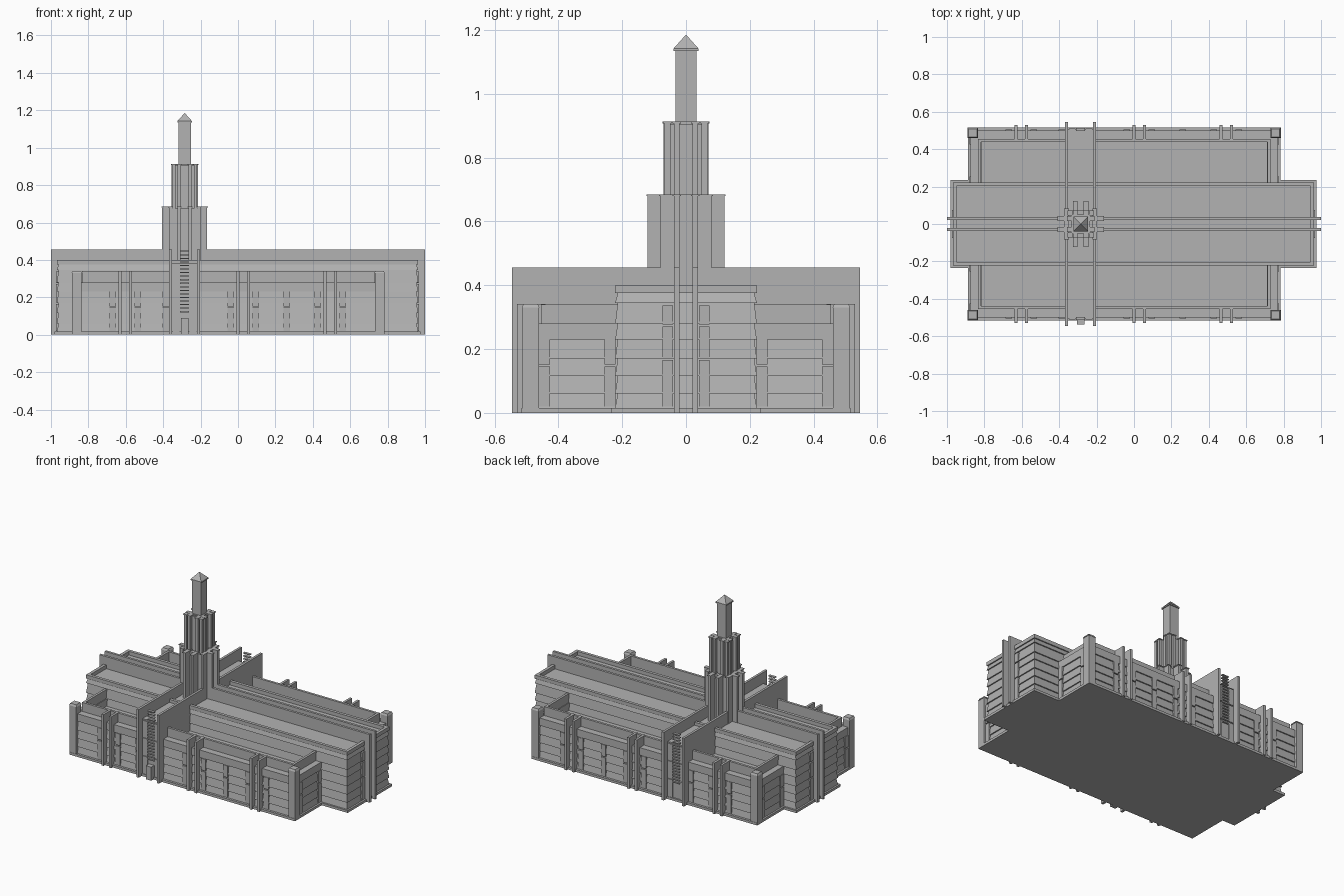
import bpy, bmesh
from mathutils import Vector

if "Cube" in bpy.data.objects:
    bpy.data.objects.remove(bpy.data.objects["Cube"], do_unlink=True)

stone = bpy.data.materials.new("grey_stone")
stone.use_nodes = True
GREY = (0.45, 0.45, 0.45, 1)
stone.diffuse_color = GREY
stone.node_tree.nodes["Principled BSDF"].inputs["Base Color"].default_value = GREY

CX = -0.285                       # tower axis
WX0, WX1, WY = -0.875, 0.77, 0.50  # lower wing walls
NX0, NX1, NY = -0.968, 0.963, 0.222  # long hall walls


class Part:
    """Collects boxes and pyramids into one flat-shaded object."""

    def __init__(self, name):
        self.name, self.bm = name, bmesh.new()

    def box(self, x0, x1, y0, y1, z0, z1, inset=0.0):
        # inset pulls the top edges in, to make lapped courses
        made = bmesh.ops.create_cube(self.bm, size=1)["verts"]
        for v in made:
            top = v.co.z > 0
            i = inset if top else 0
            v.co = Vector((x1 - i if v.co.x > 0 else x0 + i,
                           y1 - i if v.co.y > 0 else y0 + i,
                           z1 if top else z0))
        return self

    def ring(self, x0, x1, y, z0, z1, t):
        # four walls round a rectangle
        for s in (-1, 1):
            a, b = sorted((s * y, s * (y - t)))
            self.box(x0, x1, a, b, z0, z1)
        self.box(x0, x0 + t, t - y, y - t, z0, z1)
        self.box(x1 - t, x1, t - y, y - t, z0, z1)

    def laps(self, x0, x1, y, levels):
        for z0, z1 in zip(levels, levels[1:]):
            self.box(x0, x1, -y, y, z0, z1, 0.008)

    def done(self):
        mesh = bpy.data.meshes.new(self.name)
        self.bm.to_mesh(mesh)
        self.bm.free()
        mesh.materials.append(stone)
        ob = bpy.data.objects.new(self.name, mesh)
        bpy.context.collection.objects.link(ob)


SIDES = (-1, 1)

# Ground slab
p = Part("base_slab")
p.box(WX0 - 0.012, WX1 + 0.012, -0.515, 0.515, 0, 0.016)
p.box(NX0 - 0.012, NX1 + 0.012, -NY - 0.012, NY + 0.012, 0, 0.016)
p.done()

# Lower wings: lapped walls, low ledge and set-back parapet
p = Part("lower_wings")
p.laps(WX0, WX1, WY, [0.016, 0.06, 0.115, 0.17, 0.23])
p.ring(WX0, WX1, WY, 0.23, 0.28, 0.06)
p.ring(WX0 + 0.04, WX1 - 0.04, 0.455, 0.23, 0.34, 0.016)
p.done()

# Long hall with lapped walls and rim
p = Part("long_hall")
p.laps(NX0, NX1, NY, [0.016, 0.06, 0.115, 0.17, 0.23, 0.28, 0.345, 0.375])
p.ring(NX0, NX1, NY, 0.375, 0.4, 0.02)
p.done()

# Cross hall between the tall fins
p = Part("cross_hall")
p.box(CX - 0.07, CX + 0.07, -0.505, 0.505, 0, 0.38)
p.done()

# Corner piers with small caps
p = Part("corner_piers")
for x in (WX0 + 0.013, WX1 - 0.013):
    for s in SIDES:
        y = s * 0.487
        p.box(x - 0.025, x + 0.025, y - 0.026, y + 0.026, 0, 0.33)
        p.box(x - 0.028, x + 0.028, y - 0.028, y + 0.028, 0.33, 0.342, 0.006)
p.done()

# Tall fins along both axes
p = Part("tall_fins")
for s in SIDES:
    p.box(-1, 1, s * 0.029 - 0.008, s * 0.029 + 0.008, 0, 0.455)
    x = CX + s * 0.075
    p.box(x - 0.008, x + 0.008, -0.546, 0.546, 0, 0.455)
p.done()

# Paired wall fins on the front and back
PAIRS = (-0.603, 0.028, 0.493)
p = Part("wall_fins")
for c in PAIRS:
    for s in SIDES:
        for d in SIDES:
            x = c + d * 0.028
            a, b = sorted((s * 0.44, s * 0.53))
            p.box(x - 0.008, x + 0.008, a, b, 0, 0.342)
p.done()

# Window strips: two panes on the wings, three on the hall ends
p = Part("window_panels")
PANES = ((0.02, 0.145), (0.152, 0.23))
HALL_PANES = ((0.02, 0.165), (0.172, 0.27), (0.277, 0.337))
strips = [c + d * 0.067 for c in PAIRS for d in SIDES] + [-0.387, 0.26]
for s in SIDES:
    for z0, z1 in PANES:
        for x in strips:
            a, b = sorted((s * 0.48, s * (WY + 0.004)))
            p.box(x - 0.017, x + 0.017, a, b, z0, z1)
        for y in (s * 0.443, s * 0.238):
            p.box(WX0 - 0.004, WX1 + 0.004, y - 0.017, y + 0.017, z0, z1)
    for z0, z1 in HALL_PANES:
        y = s * 0.057
        p.box(NX0 - 0.004, NX1 + 0.004, y - 0.017, y + 0.017, z0, z1)
p.done()

# Side panels and louvres on the cross hall ends
p = Part("cross_hall_panels")
for d in SIDES:
    x = CX + d * 0.045
    for z0, z1 in ((0.016, 0.135), (0.142, 0.255), (0.262, 0.372)):
        p.box(x - 0.018, x + 0.018, -0.511, 0.511, z0, z1)
p.done()
p = Part("louvres")
for i in range(18):
    z = 0.12 + i * 0.019
    for s in SIDES:
        a, b = sorted((s * 0.496, s * 0.514))
        p.box(CX - 0.024, CX + 0.024, a, b, z, z + 0.006)
p.done()
p = Part("entrance_porch")
p.box(CX - 0.02, CX + 0.02, -0.538, -0.5, 0, 0.09)
p.done()

# Tower core stages
p = Part("tower_core")
p.box(CX - 0.072, CX + 0.072, -0.072, 0.072, 0.3, 0.675)
p.box(CX - 0.05, CX + 0.05, -0.05, 0.05, 0.67, 0.905)
p.box(CX - 0.033, CX + 0.033, -0.033, 0.033, 0.9, 1.14)
p.done()


# Tower blades, each with a slightly wider cap
def blade(part, x, y, hx, hy, z):
    part.box(x - hx, x + hx, y - hy, y + hy, 0.37, z - 0.006)
    e = 0.004
    part.box(x - hx - e, x + hx + e, y - hy - e, y + hy + e, z - 0.006, z)


p = Part("tower_blades")
for s in SIDES:
    o = s * 0.029
    for reach, z in ((0.12, 0.685), (0.07, 0.913)):
        blade(p, CX, o, reach, 0.009, z)
        blade(p, CX + o, 0, 0.009, reach, z)
    blade(p, CX + s * 0.075, 0, 0.009, 0.08, 0.685)
    for t in SIDES:
        blade(p, CX + s * 0.058, t * 0.058, 0.009, 0.009, 0.913)
p.done()

# Pyramid cap
p = Part("spire_cap")
p.box(CX - 0.039, CX + 0.039, -0.039, 0.039, 1.134, 1.142)
p.box(CX - 0.039, CX + 0.039, -0.039, 0.039, 1.142, 1.185, 0.0385)
p.done()
